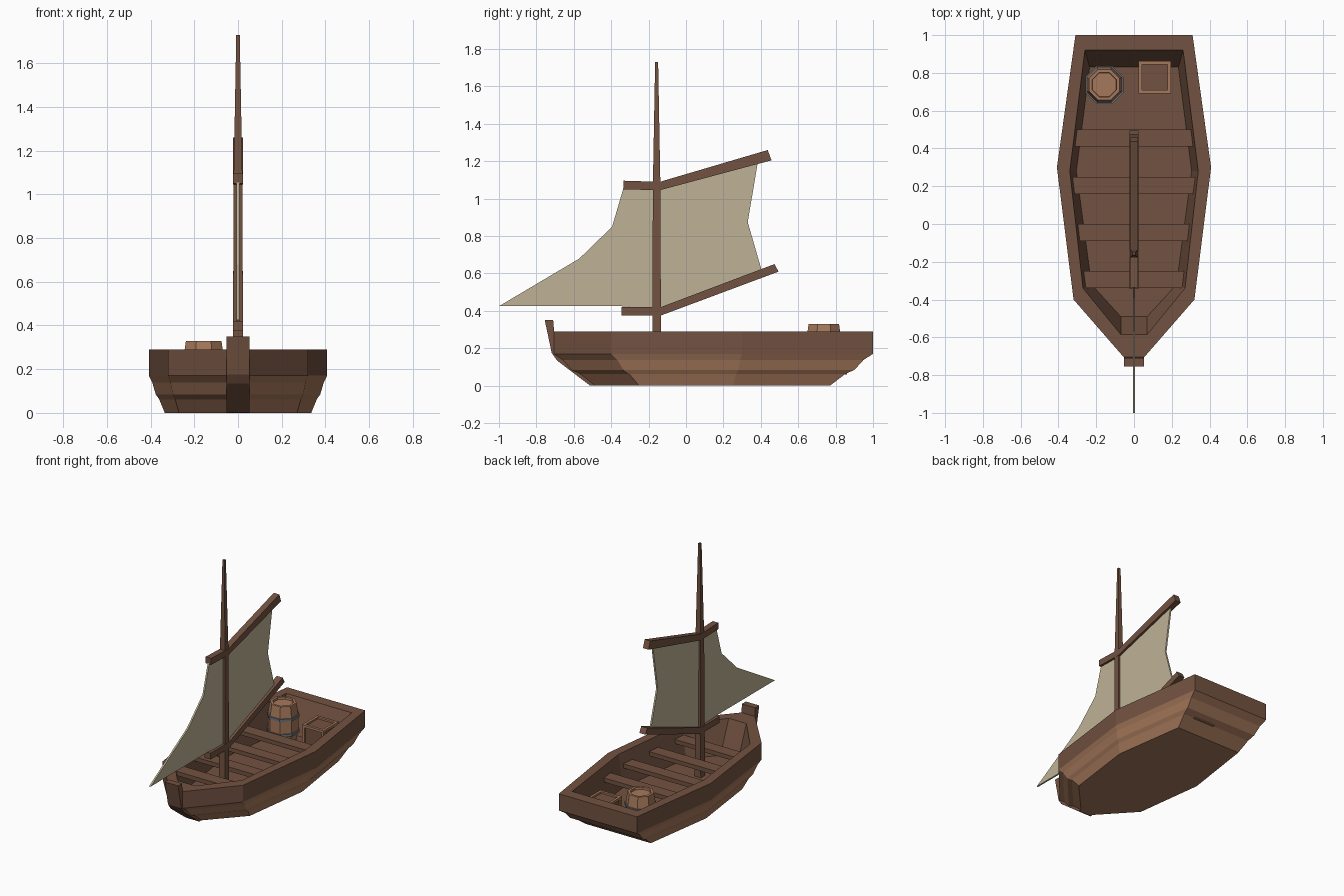
import bpy, bmesh, math
from mathutils import Vector

if "Cube" in bpy.data.objects:
    bpy.data.objects.remove(bpy.data.objects["Cube"])


def material(name, rgb):
    m = bpy.data.materials.new(name)
    m.diffuse_color = (*rgb, 1)
    m.use_nodes = True
    m.node_tree.nodes["Principled BSDF"].inputs["Base Color"].default_value = m.diffuse_color
    return m


DARK = material("dark_wood", (0.17, 0.085, 0.053))
LIGHT = material("light_wood", (0.38, 0.19, 0.105))
CANVAS = material("canvas", (0.52, 0.45, 0.31))
IRON = material("iron", (0.16, 0.18, 0.2))


def finish(name, bm, *mats):
    bmesh.ops.recalc_face_normals(bm, faces=bm.faces)
    me = bpy.data.meshes.new(name)
    bm.to_mesh(me)
    bm.free()
    for m in mats:
        me.materials.append(m)
    ob = bpy.data.objects.new(name, me)
    bpy.context.collection.objects.link(ob)
    return ob


def loft(name, rings, mats, light_bands=0, closed=False):
    """Skin a list of point rings; the first bands use material 0, the rest 1."""
    bm = bmesh.new()
    vs = [[bm.verts.new(p) for p in r] for r in rings]
    n = len(vs[0])
    for k in range(len(vs) if closed else len(vs) - 1):
        a, b = vs[k], vs[(k + 1) % len(vs)]
        for i in range(n):
            f = bm.faces.new((a[i], a[(i + 1) % n], b[(i + 1) % n], b[i]))
            f.material_index = int(k >= light_bands) if len(mats) > 1 else 0
    if not closed:
        bm.faces.new(vs[0])
        bm.faces.new(vs[-1]).material_index = len(mats) - 1
    return finish(name, bm, *mats)


def box(name, x, y, z, mat):
    rings = [[(x[0], y[0], h), (x[1], y[0], h), (x[1], y[1], h), (x[0], y[1], h)] for h in z]
    return loft(name, rings, [mat])


def side_profile(name, pts, half, mat):
    """Extrude a y-z outline across x."""
    return loft(name, [[(s * half, y, z) for y, z in pts] for s in (-1, 1)], [mat])


def circle(c, r, z, n=8):
    return [(c[0] + r * math.cos(math.tau * (i + .5) / n),
             c[1] + r * math.sin(math.tau * (i + .5) / n), z) for i in range(n)]


# Hull: half outlines (stern to bow) mirrored into rings
RIM = [(.31, 1), (.408, .3), (.32, -.4), (.05, -.71)]
KEEL = [(.26, .77), (.335, .25), (.27, -.25), (.04, -.5)]
INNER_RIM = [(.26, .92), (.34, .28), (.27, -.34), (.07, -.585)]
FLOOR = [(.235, .83), (.305, .28), (.225, -.32), (.07, -.49)]


def ring(half, z):
    return [(x, y, z) for x, y in half] + [(-x, y, z) for x, y in reversed(half)]


def mix(t):
    return [tuple(Vector(a).lerp(Vector(b), t)) for a, b in zip(RIM, KEEL)]


levels = [(1, 0), (.65, .062), (.43, .085), (.22, .138), (0, .17)]
rings = [ring(mix(t), z) for t, z in levels]
rings += [ring(RIM, .29), ring(INNER_RIM, .29), ring(FLOOR, .06)]
loft("hull", rings, [LIGHT, DARK], light_bands=4)

# Stem post at the bow
side_profile("stem_post", [(-.755, .35), (-.71, .35), (-.695, .17), (-.48, .002),
                           (-.515, .002), (-.69, .135), (-.718, .175)], .053, DARK)

# Seats across the hull
for i, (y, half) in enumerate([(.455, .315), (.205, .33), (-.045, .305), (-.295, .275)]):
    box(f"seat_{i + 1}", (-half, half), (y - .045, y + .045), (.185, .215), DARK)

# Tapered mast
MAST_Y = -.157
loft("mast", [[(sx * r, MAST_Y + sy * r, z) for sx, sy in ((-1, -1), (1, -1), (1, 1), (-1, 1))]
              for z, r in ((.06, .024), (1.08, .02), (1.73, .008))], [DARK])

# Bent yard and boom
side_profile("upper_yard", [(-.335, 1.05), (-.14, 1.045), (.457, 1.205), (.437, 1.26),
                            (-.14, 1.09), (-.335, 1.096)], .022, DARK)
side_profile("lower_boom", [(-.345, .375), (-.135, .375), (.495, .61), (.473, .65),
                            (-.135, .42), (-.345, .42)], .024, DARK)

# Sail
side_profile("sail", [(-.335, 1.055), (-.14, 1.055), (.385, 1.2), (.33, .875), (.405, .615),
                      (-.135, .41), (-.345, .425), (-1, .425), (-.57, .68), (-.395, .85)],
             .006, CANVAS)

# Barrel with recessed lid and two hoops
C = (-.157, .737)
loft("barrel", [circle(C, r, z) for r, z in ((.085, .06), (.102, .14), (.102, .24),
                                             (.088, .33), (.07, .33), (.068, .315))], [LIGHT])
for i, z in enumerate((.13, .24)):
    loft(f"barrel_hoop_{i + 1}", [circle(C, r, h) for r, h in (
        (.095, z - .009), (.109, z - .009), (.109, z + .009), (.095, z + .009))],
         [IRON], closed=True)

# Crate: dark panels inside a light frame of bars
X, Y, Z, T = (.025, .195), (.692, .862), (.06, .23), .018
box("crate_panels", (X[0] + .01, X[1] - .01), (Y[0] + .01, Y[1] - .01), (Z[0] + .005, Z[1] - .012), DARK)
n = 0
for axis in range(3):
    for p in (0, 1):
        for q in (0, 1):
            spans = [X, Y, Z]
            others = [k for k in range(3) if k != axis]
            for k, side in zip(others, (p, q)):
                lo, hi = spans[k]
                spans[k] = (hi - T, hi) if side else (lo, lo + T)
            n += 1
            box(f"crate_bar_{n}", *spans, LIGHT)
